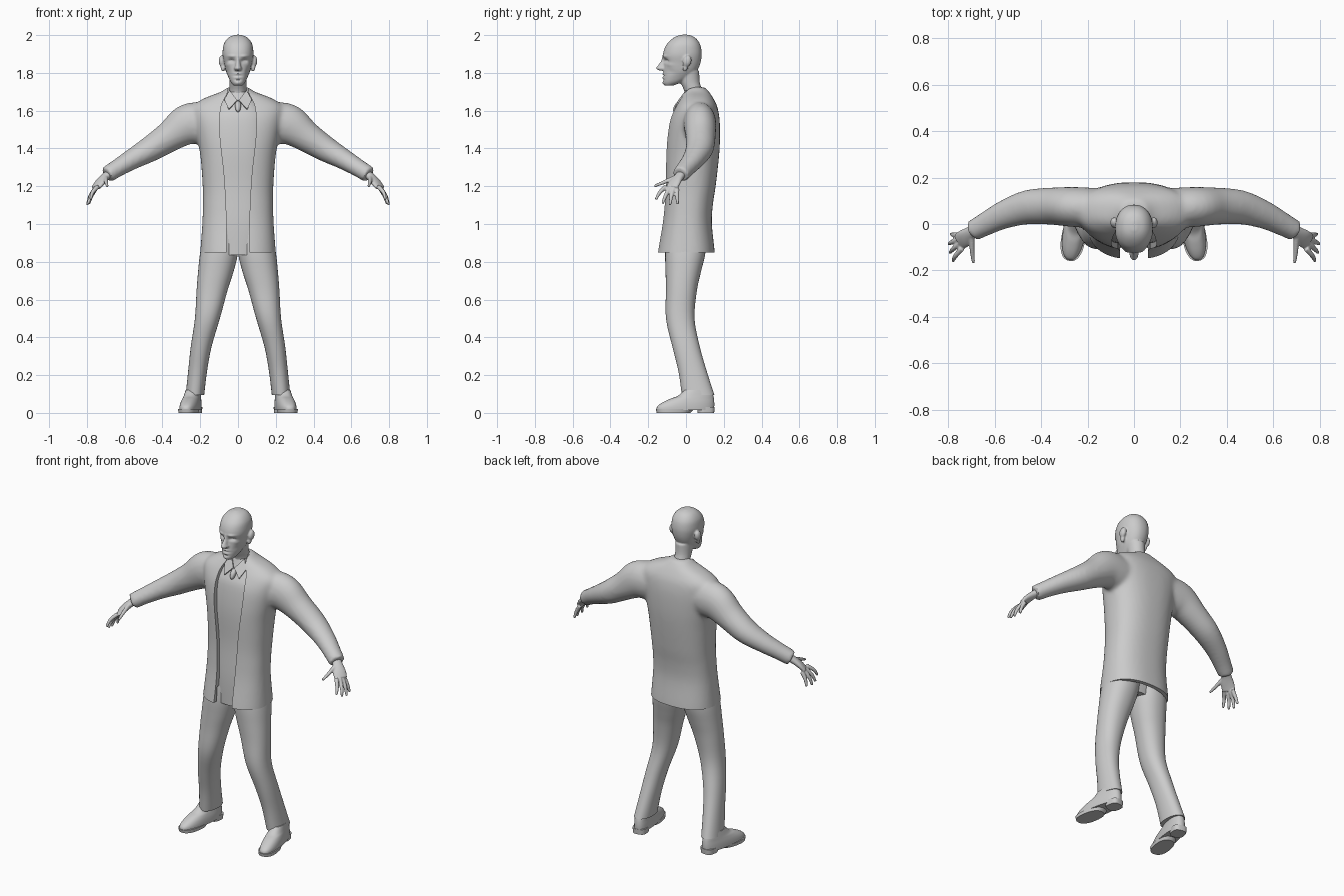
import bpy, bmesh
from math import sin, cos, pi, exp, radians, copysign
from mathutils import Vector, Matrix

cube = bpy.data.objects.get("Cube")
if cube:
    bpy.data.objects.remove(cube)

grey = bpy.data.materials.new("plain grey")
grey.use_nodes = True
grey.diffuse_color = (0.6, 0.6, 0.6, 1)
grey.node_tree.nodes["Principled BSDF"].inputs["Base Color"].default_value = (0.6, 0.6, 0.6, 1)


def resample(rows, steps):
    """Catmull-Rom interpolation between rows of numbers."""
    out = []
    for i in range(len(rows) - 1):
        quad = [rows[max(i - 1, 0)], rows[i], rows[i + 1], rows[min(i + 2, len(rows) - 1)]]
        for s in range(steps):
            t = s / steps
            out.append([b + 0.5 * t * (c - a + t * (2*a - 5*b + 4*c - d + t * (3*(b - c) + d - a)))
                        for a, b, c, d in zip(*quad)])
    return out + [list(rows[-1])]


def skin(bm, rings):
    loops = [[bm.verts.new(p) for p in ring] for ring in rings]
    n = len(loops[0])
    for low, high in zip(loops, loops[1:]):
        for i in range(n):
            bm.faces.new((low[i], low[(i + 1) % n], high[(i + 1) % n], high[i]))
    bm.faces.new(loops[0][::-1])
    bm.faces.new(loops[-1])


def oval(centre, u, v, power, n):
    e = 2 / power
    return [centre + u * copysign(abs(cos(a)) ** e, cos(a)) + v * copysign(abs(sin(a)) ** e, sin(a))
            for a in (2 * pi * i / n for i in range(n))]


def column(bm, rows, power=2.2, n=40, steps=4):
    """Upright form; rows are (z, centre x, half width, front y, back y)."""
    skin(bm, [oval(Vector((x, (f + b) / 2, z)), Vector((w, 0, 0)), Vector((0, (b - f) / 2, 0)), power, n)
              for z, x, w, f, b in resample(rows, steps)])


def limb(bm, rows, n=28, steps=4):
    """Form along a path; rows are (x, y, z, half depth, half height)."""
    rows = resample(rows, steps)
    pts = [Vector(r[:3]) for r in rows]
    rings = []
    for i, r in enumerate(rows):
        t = (pts[min(i + 1, len(pts) - 1)] - pts[max(i - 1, 0)]).normalized()
        u = t.cross(Vector((0, 0, 1))).normalized()
        rings.append(oval(pts[i], u * r[3], t.cross(u) * r[4], 2, n))
    skin(bm, rings)


def ball(bm, centre, size, turn=0):
    m = Matrix.Translation(centre) @ Matrix.Rotation(turn, 4, 'X') @ Matrix.Diagonal((*size, 1))
    bmesh.ops.create_uvsphere(bm, u_segments=20, v_segments=12, radius=1, matrix=m)


def finish(name, bm):
    bmesh.ops.recalc_face_normals(bm, faces=bm.faces)
    me = bpy.data.meshes.new(name)
    bm.to_mesh(me)
    bm.free()
    me.materials.append(grey)
    ob = bpy.data.objects.new(name, me)
    bpy.context.scene.collection.objects.link(ob)
    return ob


def bake(ob):
    dg = bpy.context.evaluated_depsgraph_get()
    me = bpy.data.meshes.new_from_object(ob.evaluated_get(dg))
    ob.modifiers.clear()
    ob.data = me


def blend(ob, voxel, rounds):
    m = ob.modifiers.new("Fuse", 'REMESH')
    m.mode, m.voxel_size = 'VOXEL', voxel
    m = ob.modifiers.new("Soften", 'SMOOTH')
    m.factor, m.iterations = 0.5, rounds
    bake(ob)


def carve(ob, cutter):
    m = ob.modifiers.new("Cut", 'BOOLEAN')
    m.operation, m.solver, m.object = 'DIFFERENCE', 'EXACT', cutter
    bake(ob)
    bpy.data.objects.remove(cutter)


def mirror(ob):
    ob.modifiers.new("Mirror", 'MIRROR').use_mirror_merge = False
    bake(ob)


def smooth(ob, angle=40):
    bpy.ops.object.select_all(action='DESELECT')
    ob.select_set(True)
    bpy.context.view_layer.objects.active = ob
    bpy.ops.object.shade_smooth_by_angle(angle=radians(angle))


# Coat: body and sleeves fused, then hem, hollow and front opening cut
bm = bmesh.new()
column(bm, [(.78, 0, .203, -.16, .152), (.85, 0, .2, -.152, .152), (1, 0, .189, -.127, .137),
            (1.1, 0, .186, -.117, .142), (1.2, 0, .187, -.112, .157), (1.35, 0, .198, -.112, .174),
            (1.45, 0, .215, -.107, .18), (1.55, 0, .235, -.09, .178), (1.62, 0, .24, -.058, .166),
            (1.665, 0, .18, -.03, .145), (1.7, 0, .09, -.012, .122), (1.725, 0, .055, .0, .1)], 2.4, 56)
for s in (1, -1):
    limb(bm, [(s*.1, .07, 1.54, .08, .1), (s*.19, .071, 1.535, .086, .11), (s*.27, .074, 1.525, .086, .108),
              (s*.36, .077, 1.465, .08, .083), (s*.46, .072, 1.4, .074, .069), (s*.56, .04, 1.343, .061, .055),
              (s*.64, 0, 1.295, .051, .047), (s*.695, -.03, 1.26, .046, .045)])
coat = finish("coat", bm)
blend(coat, .011, 9)

bm = bmesh.new()
bmesh.ops.create_cube(bm, size=1, matrix=Matrix.Translation((0, 0, .35)))
carve(coat, finish("hem_cutter", bm))
bm = bmesh.new()
column(bm, [(.7, 0, .186, -.137, .137), (.94, 0, .178, -.12, .123)], 2.4, 40, 1)
carve(coat, finish("hollow_cutter", bm))
bm = bmesh.new()
edge = resample([(.062, .8), (.06, 1), (.072, 1.25), (.096, 1.48), (.09, 1.62), (.055, 1.7), (.05, 1.8)], 4)
outline = [(x, z) for x, z in edge] + [(-x, z) for x, z in reversed(edge)]
skin(bm, [[Vector((x, y, z)) for x, z in outline] for y in (-.4, .035)])
carve(coat, finish("opening_cutter", bm))
smooth(coat)

# Shirt front inside the open coat
bm = bmesh.new()
column(bm, [(.835, 0, .12, -.1, .07), (1, 0, .165, -.1, .1), (1.2, 0, .165, -.088, .12), (1.4, 0, .17, -.088, .13),
            (1.55, 0, .16, -.07, .13), (1.61, 0, .13, -.045, .12), (1.66, 0, .085, -.02, .11),
            (1.7, 0, .05, -.004, .09)], 2.4)
smooth(finish("shirt", bm))

# Shirt collar flaps
bm = bmesh.new()
flap = [(.044, .005, 1.705), (.003, -.035, 1.652), (.048, -.058, 1.605), (.072, -.02, 1.655)]
bm.faces.new([bm.verts.new(p) for p in flap])
collar = finish("shirt_collar", bm)
collar.modifiers.new("Thickness", 'SOLIDIFY').thickness = .007
mirror(collar)

# Tie knot
bm = bmesh.new()
column(bm, [(1.592, 0, .004, -.064, -.04), (1.605, 0, .012, -.069, -.03), (1.63, 0, .016, -.06, -.02),
            (1.65, 0, .011, -.042, -.01)], 2.2, 16)
smooth(finish("tie_knot", bm))

# Head with neck, nose and ears fused together
bm = bmesh.new()
column(bm, [(1.732, 0, .022, -.112, -.07), (1.75, 0, .038, -.121, -.02), (1.78, 0, .052, -.122, .03),
            (1.81, 0, .064, -.119, .058), (1.85, 0, .073, -.117, .076), (1.89, 0, .081, -.122, .083),
            (1.92, 0, .081, -.117, .082), (1.95, 0, .076, -.103, .075), (1.975, 0, .062, -.08, .06),
            (1.992, 0, .042, -.055, .04), (2.002, 0, .012, -.028, .012)])
column(bm, [(1.64, 0, .05, -.005, .1), (1.7, 0, .045, -.008, .088), (1.75, 0, .045, -.03, .073),
            (1.81, 0, .05, -.05, .07)], 2)
column(bm, [(1.895, 0, .009, -.124, -.09), (1.865, 0, .011, -.132, -.09), (1.835, 0, .016, -.152, -.09),
            (1.823, 0, .021, -.158, -.09), (1.812, 0, .016, -.142, -.09)], 2, 20)
for s in (1, -1):
    ball(bm, (s * .086, .006, 1.862), (.016, .023, .031), -.25)
    ball(bm, (s * .08, -.002, 1.832), (.012, .014, .026), -.25)
head = finish("head", bm)
blend(head, .005, 4)
# Face details pushed in or out: (x, z, spread x, spread z, depth)
face = [(.034, 1.864, .016, .009, .016), (.034, 1.861, .008, .004, -.005), (.035, 1.889, .02, .006, -.007),
        (.055, 1.805, .014, .018, .008), (.058, 1.842, .012, .009, -.004), (0, 1.785, .024, .0035, .006),
        (0, 1.795, .018, .004, -.005), (0, 1.775, .016, .004, -.005), (0, 1.763, .018, .004, .005),
        (0, 1.745, .018, .008, -.005)]
for v in head.data.vertices:
    if v.co.y < -.035:
        x, z = abs(v.co.x), v.co.z
        v.co.y += sum(d * exp(-((x - cx) / sx) ** 2 - ((z - cz) / sz) ** 2) for cx, cz, sx, sz, d in face)
smooth(head, 60)

# Hands: palm, four fingers and thumb
bm = bmesh.new()
limb(bm, [(.665, -.012, 1.278, .026, .024), (.7, -.035, 1.252, .028, .021), (.73, -.06, 1.22, .038, .018),
          (.752, -.076, 1.192, .037, .014)])
fingers = [((.742, -.106, 1.198), (.77, -.138, 1.168), (.781, -.16, 1.13)),
           ((.753, -.087, 1.188), (.78, -.108, 1.15), (.793, -.124, 1.108)),
           ((.758, -.067, 1.184), (.784, -.078, 1.145), (.798, -.085, 1.1)),
           ((.755, -.047, 1.186), (.777, -.047, 1.146), (.789, -.043, 1.106)),
           ((.7, -.06, 1.245), (.698, -.115, 1.222), (.692, -.168, 1.2))]
for base, mid, tip in fingers:
    limb(bm, [(*base, .0125, .0125), (*mid, .0105, .0105), (*tip, .007, .007)], 12)
hands = finish("hands", bm)
blend(hands, .0045, 3)
mirror(hands)
smooth(hands, 60)

# Trouser legs
bm = bmesh.new()
column(bm, [(.98, .085, .09, -.1, .11), (.85, .1, .1, -.11, .103), (.75, .117, .094, -.108, .08),
            (.65, .137, .082, -.106, .058), (.5, .162, .066, -.106, .045), (.35, .195, .055, -.072, .073),
            (.22, .214, .05, -.04, .11), (.095, .228, .049, -.022, .15)])
trousers = finish("trousers", bm)
mirror(trousers)
smooth(trousers)

# Shoes: upper, front sole and heel block, turned outward
bm = bmesh.new()
column(bm, [(.016, 0, .05, -.16, .148), (.035, 0, .05, -.155, .15), (.055, 0, .048, -.128, .15),
            (.075, 0, .044, -.085, .148), (.09, 0, .041, -.045, .145), (.12, 0, .036, -.01, .138)], 2.4)
column(bm, [(0, 0, .05, -.158, .02), (.02, 0, .052, -.163, .04)], 2.4, 40, 1)
column(bm, [(0, 0, .04, .062, .148), (.032, 0, .042, .06, .151)], 3, 32, 1)
pivot = Vector((0, .1, 0))
turn = Matrix.Translation((.233, .1, 0)) @ Matrix.Rotation(radians(10), 4, 'Z') @ Matrix.Translation(-pivot)
bm.transform(turn)
shoes = finish("shoes", bm)
mirror(shoes)
smooth(shoes)
